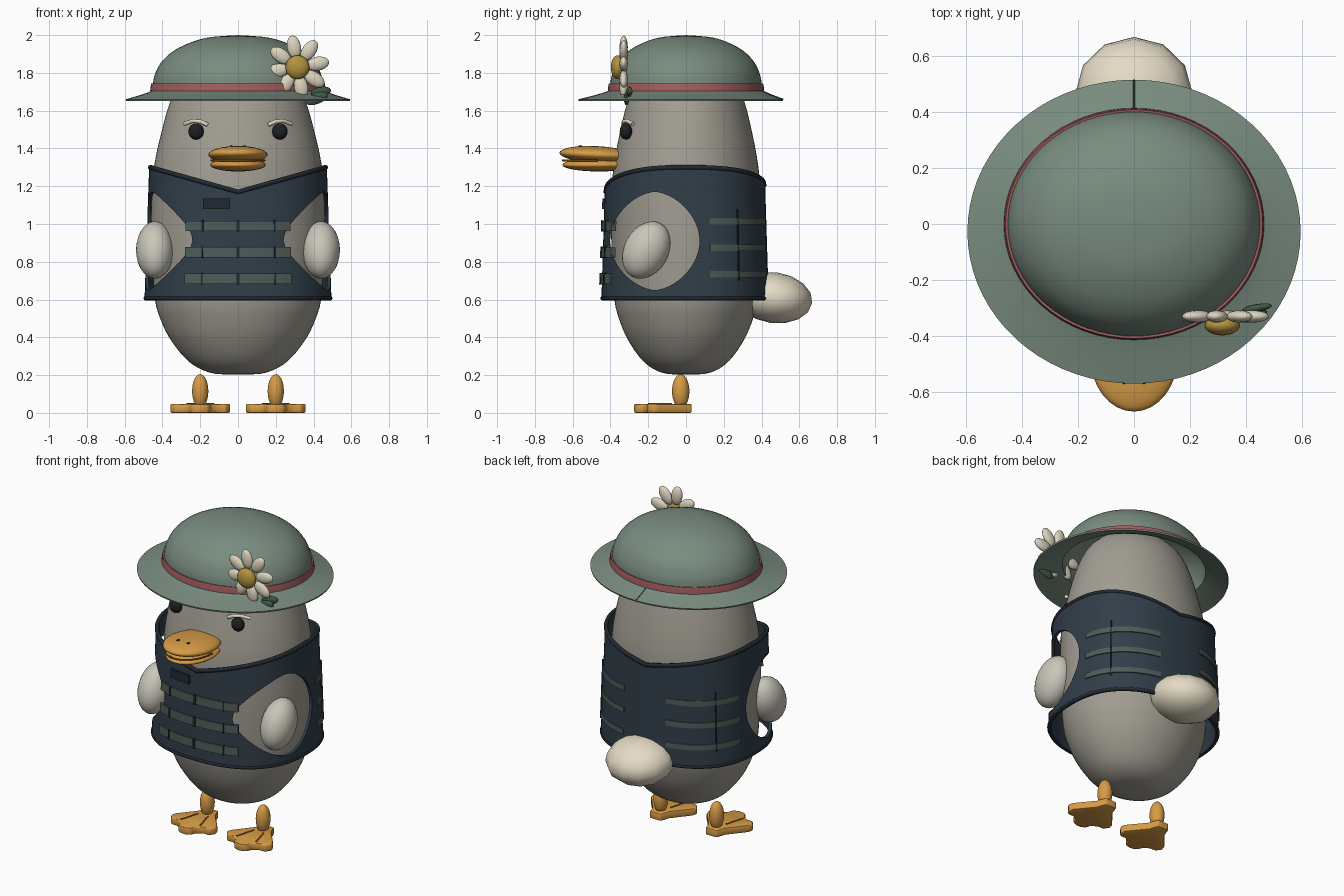
import bpy, bmesh
from math import sin, cos, pi, radians, copysign
from mathutils import Vector, Matrix, Euler

if "Cube" in bpy.data.objects:
    bpy.data.objects.remove(bpy.data.objects["Cube"])

COLORS = {
    "body": (.36, .34, .29), "wing": (.58, .56, .48), "vest": (.030, .048, .066),
    "vest_trim": (.015, .022, .030), "strap": (.075, .105, .095), "hat": (.19, .26, .21),
    "band": (.36, .11, .11), "orange": (.68, .33, .06), "dark_orange": (.25, .11, .02),
    "cream": (.78, .71, .56), "petal": (.72, .66, .52), "gold": (.45, .29, .05),
    "leaf": (.05, .10, .06), "black": (.012, .014, .016),
}
MATS = {}
for key, c in COLORS.items():
    MATS[key] = bpy.data.materials.new(key)
    MATS[key].diffuse_color = (*c, 1)


def activate(ob):
    bpy.ops.object.select_all(action='DESELECT')
    ob.select_set(True)
    bpy.context.view_layer.objects.active = ob


def finish(ob, angle=40):
    """Apply modifiers, then smooth by angle."""
    activate(ob)
    for m in list(ob.modifiers):
        bpy.ops.object.modifier_apply(modifier=m.name)
    bpy.ops.object.shade_smooth_by_angle(angle=radians(angle))
    return ob


def add(name, verts, faces, mat, thick=0, offset=-1):
    me = bpy.data.meshes.new(name)
    me.from_pydata([tuple(v) for v in verts], [], faces)
    ob = bpy.data.objects.new(name, me)
    bpy.context.collection.objects.link(ob)
    me.materials.append(MATS[mat])
    bm = bmesh.new()
    bm.from_mesh(me)
    bmesh.ops.remove_doubles(bm, verts=bm.verts, dist=1e-5)
    bm.to_mesh(me)
    bm.free()
    if thick:
        m = ob.modifiers.new("thickness", 'SOLIDIFY')
        m.thickness, m.offset = thick, offset
    return ob


def grid(name, fn, nu, nv, mat, closed=True, thick=0, offset=-1):
    """Surface from fn(u, v), u running round and v running up, both 0..1."""
    nc = nu if closed else nu + 1
    verts = [fn(i / nu, j / nv) for j in range(nv + 1) for i in range(nc)]
    faces = [(j * nc + i, j * nc + (i + 1) % nc, (j + 1) * nc + (i + 1) % nc, (j + 1) * nc + i)
             for j in range(nv) for i in range(nu)]
    return add(name, verts, faces, mat, thick, offset)


def spline(pts, t):
    """Catmull-Rom point on a profile, t in 0..1."""
    n = len(pts) - 1
    i = min(int(t * n), n - 1)
    f = t * n - i
    a, b, c, d = (Vector(pts[max(0, min(n, k))]) for k in range(i - 1, i + 3))
    return .5 * (2 * b + (c - a) * f + (2 * a - 5 * b + 4 * c - d) * f * f + (3 * b - a - 3 * c + d) * f ** 3)


def lathe(name, pts, ys, mat, steps=3, thick=0, offset=-1):
    def fn(u, v):
        r, z = spline(pts, v)
        return (max(r, 0) * cos(2 * pi * u), max(r, 0) * ys * sin(2 * pi * u), z)
    return finish(grid(name, fn, 64, (len(pts) - 1) * steps, mat, True, thick, offset))


def ball(name, loc, half, mat, rot=(0, 0, 0), seg=24, rings=14):
    bm = bmesh.new()
    bmesh.ops.create_uvsphere(bm, u_segments=seg, v_segments=rings, radius=1)
    bm.transform(Matrix.Translation(loc) @ Euler([radians(a) for a in rot]).to_matrix().to_4x4()
                 @ Matrix.Diagonal((*half, 1)))
    ob = add(name, [], [], mat)
    bm.to_mesh(ob.data)
    bm.free()
    return finish(ob, 60)


def tube(name, pts, r, mat, closed=False):
    cu = bpy.data.curves.new(name, 'CURVE')
    cu.dimensions, cu.bevel_depth, cu.bevel_resolution, cu.use_fill_caps = '3D', r, 2, True
    s = cu.splines.new('POLY')
    s.points.add(len(pts) - 1)
    for p, co in zip(s.points, pts):
        p.co = (*co, 1)
    s.use_cyclic_u = closed
    cu.materials.append(MATS[mat])
    ob = bpy.data.objects.new(name, cu)
    bpy.context.collection.objects.link(ob)
    activate(ob)
    bpy.ops.object.convert(target='MESH')
    return finish(bpy.context.object, 60)


# Body
lathe("body", [(0, .205), (.12, .207), (.215, .24), (.29, .3), (.365, .4), (.412, .5), (.44, .6), (.455, .8),
               (.46, 1.0), (.455, 1.2), (.44, 1.33), (.407, 1.48), (.358, 1.65), (.29, 1.78), (.17, 1.87),
               (0, 1.91)], .862, "body")


# Vest: rounded-box cross section, V-shaped neckline front and back
def vest_pt(t, z, off=0):
    a = .495 - (z - .6) * .035
    c, s, e = cos(t), sin(t), 2 / 2.4
    return Vector(((a + off) * copysign(abs(c) ** e, c), (a * .895 + off) * copysign(abs(s) ** e, s) - .005, z))


def neck(t):
    x = abs(cos(t)) ** (2 / 2.4)
    return 1.17 + .13 * x if sin(t) < 0 else 1.205 + .095 * x


def vest_fn(u, v):
    t = 2 * pi * u
    return vest_pt(t, .6 + v * (neck(t) - .6))


vest = grid("vest", vest_fn, 96, 12, "vest", True, .018)
hole = [(-.165 + .237 * copysign(abs(cos(a)) ** 1.2, cos(a)), .91 + .26 * copysign(abs(sin(a)) ** 1.05, sin(a)))
        for a in [2 * pi * i / 48 for i in range(48)]]
n = len(hole)
cutter = add("armhole_cutter", [(x, y, z) for x in (-1, 1) for y, z in hole],
             [tuple(range(n))[::-1], tuple(range(n, 2 * n))]
             + [(i, (i + 1) % n, n + (i + 1) % n, n + i) for i in range(n)], "vest")
m = vest.modifiers.new("armholes", 'BOOLEAN')
m.operation, m.object, m.solver = 'DIFFERENCE', cutter, 'EXACT'
finish(vest)
bpy.data.objects.remove(cutter)
ring = [2 * pi * i / 96 for i in range(96)]
tube("vest_top_piping", [vest_pt(t, neck(t), -.006) for t in ring], .013, "vest_trim", True)
tube("vest_bottom_piping", [vest_pt(t, .607, -.006) for t in ring], .012, "vest_trim", True)


# Webbing straps, dividers and patch that hug the vest
def strip(name, d0, d1, z0, z1, off, mat):
    fn = lambda u, v: vest_pt(radians(d0 + (d1 - d0) * u), z0 + (z1 - z0) * v, off)
    finish(grid(name, fn, max(2, int(abs(d1 - d0) / 3)), 1, mat, False, .018 + off))


for z in (.99, .85, .71):
    strip("front_strap", 239.7, 300.3, z - .027, z + .027, .009, "strap")
    for d in (251.7, 270, 289):
        strip("strap_divider", d - .45, d + .45, z - .03, z + .03, .014, "vest_trim")
    for d0, d1 in ((13.6, 76), (104, 166.4)):
        strip("back_strap", d0, d1, z + .008, z + .042, .006, "strap")
for d in (36, 144):
    strip("back_seam", d - .5, d + .5, .7, 1.08, .008, "vest_trim")
strip("chest_patch", 251.7, 267, 1.08, 1.135, .012, "vest_trim")

# Hat: dome, ribbon and off-centre brim
lathe("hat_dome", [(.452, 1.70), (.45, 1.745), (.437, 1.80), (.395, 1.87), (.31, 1.935), (.17, 1.985), (0, 2.0)],
      .89, "hat", 4, .012)
lathe("hat_ribbon", [(.465, 1.704), (.463, 1.725), (.459, 1.745)], .89, "band", 1, .018)


def brim_fn(u, v):
    t, w = 2 * pi * u, 1 - v
    return ((.445 + .15 * w) * cos(t), (.396 + .1465 * w) * sin(t) - .0275 * w, 1.71 - .05 * w ** .85)


finish(grid("hat_brim", brim_fn, 72, 5, "hat", True, .01))
tube("brim_seam", [Vector(brim_fn(.25, k / 4)) for k in range(5)], .003, "leaf")

# Flower on the hat
ball("flower_centre", (.315, -.362, 1.83), (.063, .036, .063), "gold")
for k in range(8):
    a = radians(10 + 45 * k)
    ball("petal", (.315 + .108 * cos(a), -.33, 1.83 + .108 * sin(a)), (.062, .022, .037), "petal",
         (0, -math_deg, 0) if (math_deg := 10 + 45 * k) is None else (0, -(10 + 45 * k), 0), 16, 10)
ball("leaf", (.415, -.315, 1.665), (.065, .014, .03), "leaf", (0, -20, 0), 14, 8)
ball("leaf", (.44, -.30, 1.70), (.055, .014, .026), "leaf", (0, -10, 10), 14, 8)

# Beak
ball("upper_beak", (0, -.47, 1.367), (.157, .2, .045), "orange", (-3, 0, 0), 32, 16)
ball("lower_beak", (0, -.46, 1.313), (.147, .195, .035), "orange", (0, 0, 0), 32, 16)
tube("mouth_line", [(.142 * cos(a), -.465 + .188 * sin(a), 1.337) for a in [pi + pi * k / 24 for k in range(25)]],
     .005, "dark_orange")

# Tail
ball("tail", (0, .465, .61), (.21, .205, .135), "cream", (-8, 0, 0), 12, 8)

# Foot outline, one half from heel to middle toe
HALF = [(.04, .03), (.06, -.03), (.15, -.14), (.16, -.17), (.135, -.205), (.095, -.205), (.06, -.225),
        (.045, -.262), (.015, -.275)]
for s in (-1, 1):
    # Face and wings
    ball("eye", (s * .222, -.318, 1.49), (.041, .033, .043), "black")
    tube("brow", [(s * .16, -.332, 1.525), (s * .2, -.33, 1.543), (s * .24, -.312, 1.546), (s * .285, -.28, 1.53)],
         .011, "petal")
    ball("nostril", (s * .036, -.56, 1.41), (.009, .012, .007), "black", (0, 0, 0), 10, 6)
    ball("wing", (s * .44, -.21, .862), (.1, .118, .16), "wing", (-28, 0, 0))
    # Leg and webbed foot
    ball("leg", (s * .2, -.028, .115), (.043, .046, .09), "orange")
    out = HALF[::-1] + [(-x, y) for x, y in HALF]
    k = len(out)
    foot = add("foot", [(s * .2 + x, y, z) for z in (0, .048) for x, y in out],
               [tuple(range(k))[::-1], tuple(range(k, 2 * k))]
               + [(i, (i + 1) % k, k + (i + 1) % k, k + i) for i in range(k)], "orange")
    b = foot.modifiers.new("bevel", 'BEVEL')
    b.width, b.segments = .009, 2
    finish(foot)
    for q in (-1, 1):
        tube("toe_groove", [(s * .2 + q * .035, -.075, .048), (s * .2 + q * .07, -.2, .048)], .005, "dark_orange")

for m in bpy.data.materials:
    if m.users and not m.is_grease_pencil:
        m.use_nodes = True
        m.node_tree.nodes["Principled BSDF"].inputs["Base Color"].default_value = m.diffuse_color
